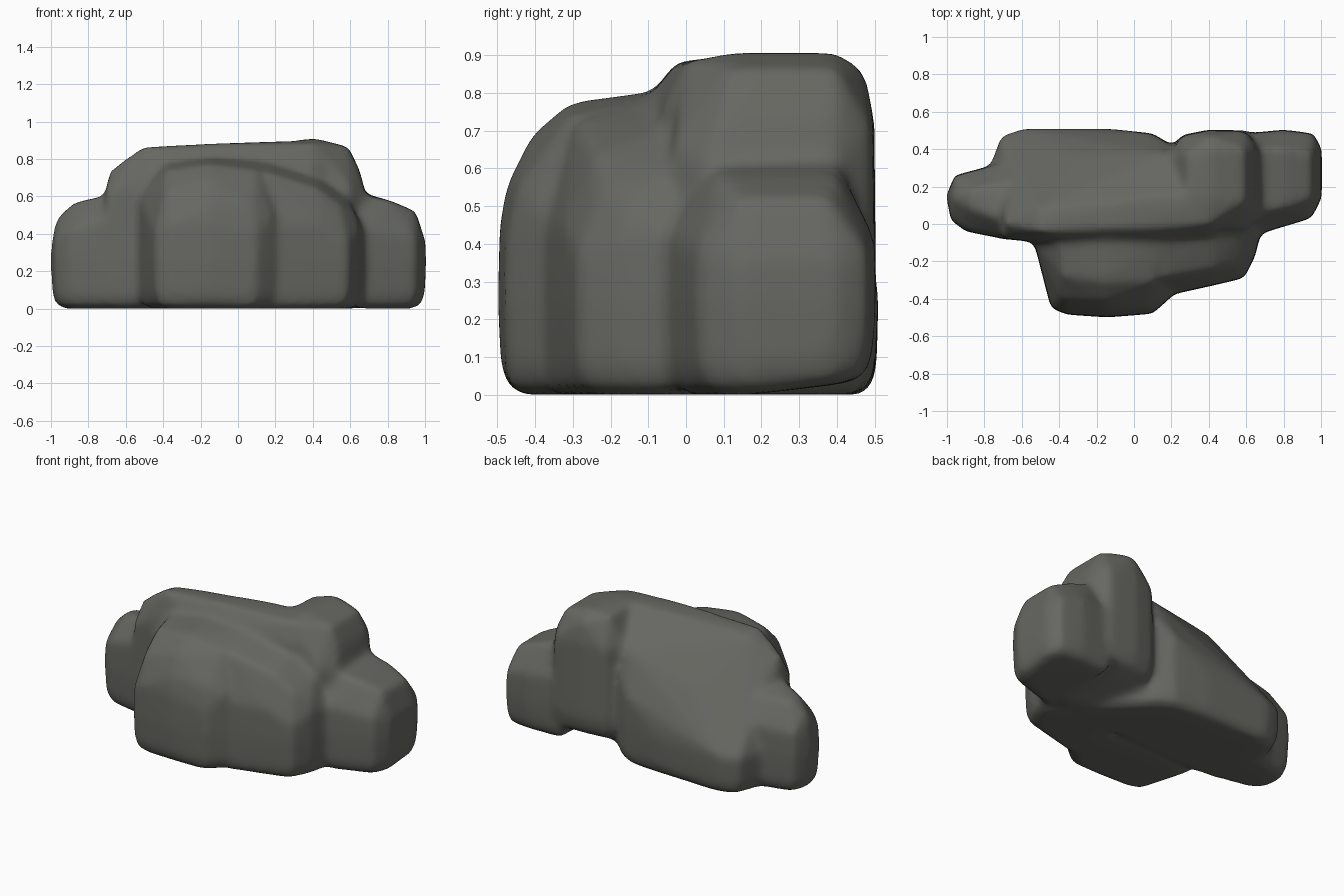
import bpy, bmesh
from mathutils import Vector

stone = bpy.data.materials.new("dark grey stone")
stone.diffuse_color = (0.135, 0.137, 0.122, 1)


def add_lobe(target, foot, top, lift=0.0):
    """Rounded boulder: hull of footprint rings (x, y, wall height) and top points.
    lift raises the bottom edge along the back."""
    pts = [Vector(p) for p in top]
    c = sum((Vector((x, y, 0)) for x, y, _ in foot), Vector()) / len(foot)
    for x, y, h in foot:
        d = c - Vector((x, y, 0))
        d.normalize()
        up = lift * min(1, max(0, (y - 0.2) / 0.27))
        for z, inset in ((0, 0.08), (0.02, 0.03), (0.08, 0.008), (0.25, 0), (h, 0.005)):
            pts.append(Vector((x, y, z + (up if z < 0.1 else 0))) + d * inset)
    bm = bmesh.new()
    for p in pts:
        bm.verts.new(p)
    res = bmesh.ops.convex_hull(bm, input=bm.verts)
    junk = {v for v in res["geom_interior"] + res["geom_unused"]
            if isinstance(v, bmesh.types.BMVert) and v.is_valid and not v.link_faces}
    bmesh.ops.delete(bm, geom=list(junk), context='VERTS')
    bmesh.ops.recalc_face_normals(bm, faces=bm.faces)
    me = bpy.data.meshes.new("lobe")
    bm.to_mesh(me)
    bm.free()
    target.from_mesh(me)
    bpy.data.meshes.remove(me)


rock = bmesh.new()

# low left boulder
add_lobe(rock,
         [(-1.005, .15, .35), (-.96, .26, .4), (-.7, .33, .42), (-.4, .34, .5),
          (-.4, -.09, .5), (-.7, -.08, .48), (-.9, -.04, .42), (-.98, .02, .38)],
         [(-.97, .14, .49), (-.87, .08, .57), (-.87, .18, .565),
          (-.7, .02, .61), (-.7, .22, .57), (-.45, .1, .62)])

# tall main boulder, its back sloping down from the ridge
add_lobe(rock,
         [(-.71, -.08, .6), (-.77, .31, .25), (-.71, .47, .12), (-.59, .51, .15),
          (-.14, .51, .3), (.1, .485, .45), (.19, .43, .55), (.5, .1, .7),
          (.5, -.02, .75), (-.5, -.1, .7)],
         [(-.69, 0, .74), (-.67, .12, .66), (-.51, -.04, .865), (-.5, .08, .85),
          (-.2, -.03, .88), (-.2, .1, .875), (.1, -.02, .885), (.15, .15, .89),
          (.4, .0, .885), (.4, .15, .9), (.15, .38, .69), (-.3, .36, .58),
          (-.45, .2, .7), (-.35, -.09, .79), (.1, -.08, .81), (.4, -.06, .76)])

# tall back right boulder, undercut along the back
add_lobe(rock,
         [(.18, .36, .7), (.25, .475, .7), (.4, .505, .73), (.6, .5, .7),
          (.68, .4, .6), (.69, .05, .6), (.6, -.04, .65), (.3, -.04, .7), (.2, .1, .75)],
         [(.28, .14, .895), (.41, .13, .91), (.41, .4, .91), (.28, .38, .88),
          (.59, .12, .865), (.59, .4, .865), (.4, .0, .885), (.65, .1, .74),
          (.65, .4, .74), (.4, .475, .86)], lift=0.11)

# low right boulder
add_lobe(rock,
         [(.6, -.06, .42), (.7, -.045, .42), (.95, .03, .38), (1.005, .14, .36),
          (1.005, .4, .36), (.96, .485, .38), (.8, .505, .42), (.55, .48, .42)],
         [(.66, .06, .61), (.66, .4, .62), (.82, .09, .575), (.82, .4, .575),
          (.95, .14, .52), (.95, .38, .52)], lift=0.03)

# large front boulder
add_lobe(rock,
         [(-.445, -.45, .4), (-.36, -.485, .45), (-.14, -.5, .45), (.1, -.48, .4),
          (.19, -.4, .5), (.3, -.05, .6), (-.3, .0, .7), (-.54, -.08, .6), (-.475, -.24, .55)],
         [(-.39, -.4, .62), (-.15, -.475, .56), (.08, -.45, .54), (-.15, -.41, .69),
          (-.38, -.28, .74), (-.15, -.31, .775), (.1, -.31, .74), (-.4, -.1, .77),
          (-.15, -.05, .81), (.15, -.05, .79)])

# stepped front right boulder
add_lobe(rock,
         [(.1, -.4, .45), (.24, -.355, .45), (.42, -.33, .45), (.59, -.29, .36),
          (.65, -.17, .42), (.68, -.03, .42), (.5, .1, .6), (.1, .1, .7)],
         [(.15, -.29, .73), (.15, -.1, .78), (.43, -.24, .64), (.43, -.05, .7),
          (.55, -.22, .55), (.58, -.04, .6), (.63, -.14, .5)])

mesh = bpy.data.meshes.new("boulder_cluster")
rock.to_mesh(mesh)
rock.free()
mesh.materials.append(stone)
obj = bpy.data.objects.new("boulder_cluster", mesh)
bpy.context.collection.objects.link(obj)

# fuse the boulders and soften the creases between them
fuse = obj.modifiers.new("fuse", 'REMESH')
fuse.mode = 'VOXEL'
fuse.voxel_size = 0.02
fuse.use_smooth_shade = True
soften = obj.modifiers.new("soften", 'SMOOTH')
soften.factor = 0.5
soften.iterations = 14
